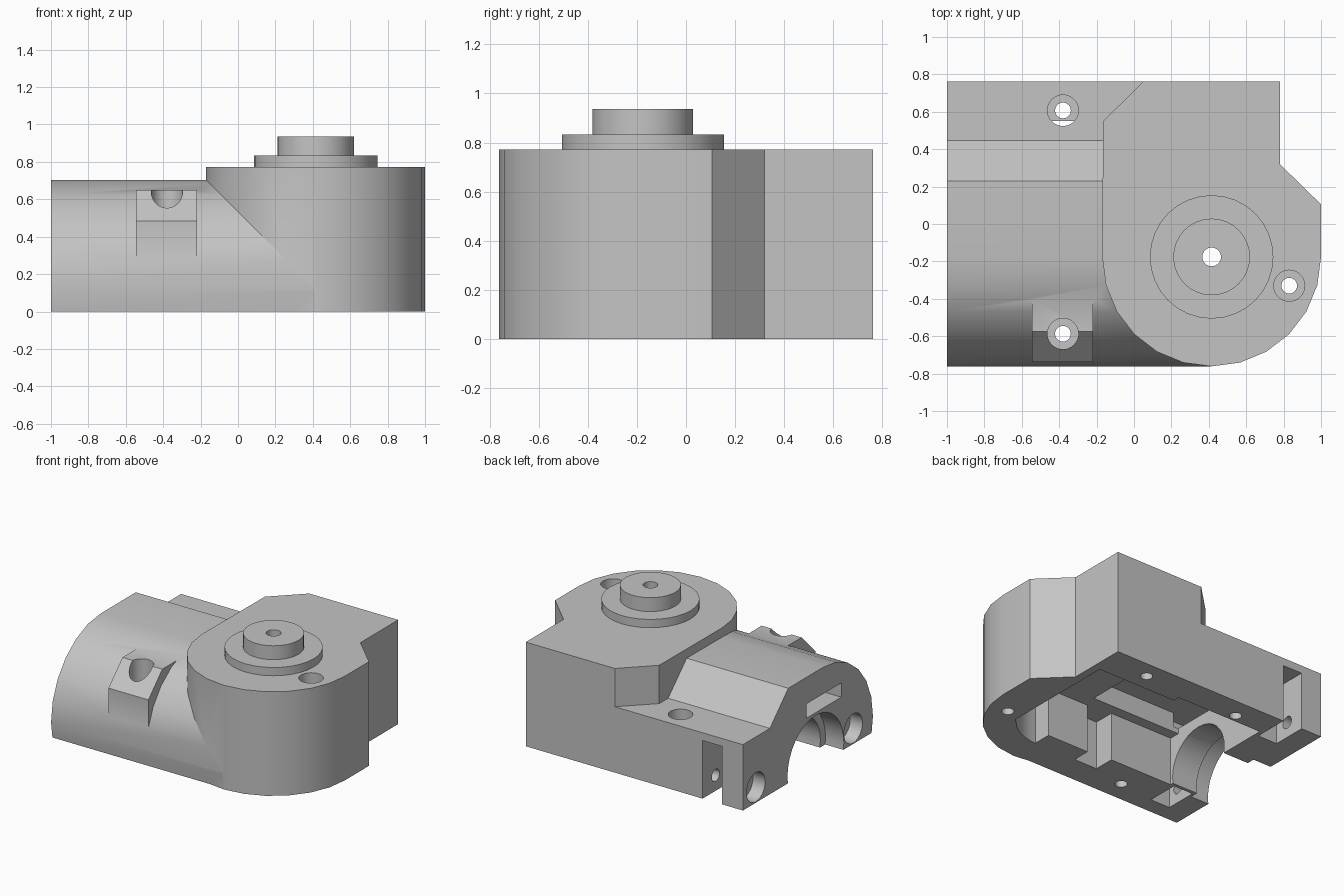
import bpy, bmesh
from math import sin, cos, radians

cube = bpy.data.objects.get("Cube")
if cube:
    bpy.data.objects.remove(cube)

GREY = (0.55, 0.55, 0.55, 1.0)
mat = bpy.data.materials.new("plain grey")
mat.use_nodes = True
mat.diffuse_color = GREY
mat.node_tree.nodes["Principled BSDF"].inputs["Base Color"].default_value = GREY


def prism(name, pts, axis, lo, hi):
    """Extrude a 2D outline: (x, y) along z, or (y, z) along x."""
    def place(a, b, t):
        return (a, b, t) if axis == "z" else (t, a, b)
    bm = bmesh.new()
    low = [bm.verts.new(place(a, b, lo)) for a, b in pts]
    high = [bm.verts.new(place(a, b, hi)) for a, b in pts]
    bm.faces.new(low)
    bm.faces.new(high)
    for i in range(len(pts)):
        j = (i + 1) % len(pts)
        bm.faces.new((low[i], low[j], high[j], high[i]))
    bmesh.ops.recalc_face_normals(bm, faces=bm.faces)
    mesh = bpy.data.meshes.new(name)
    bm.to_mesh(mesh)
    bm.free()
    mesh.materials.append(mat)
    obj = bpy.data.objects.new(name, mesh)
    bpy.context.collection.objects.link(obj)
    return obj


def arc(ca, cb, r, start, end, steps):
    angles = [radians(start + (end - start) * i / steps) for i in range(steps + 1)]
    return [(ca + r * cos(a), cb + r * sin(a)) for a in angles]


def rod(name, a, b, r, axis, lo, hi, sides=32):
    return prism(name, arc(a, b, r, 0, 360, sides)[:-1], axis, lo, hi)


def box(name, x0, x1, y0, y1, z0, z1):
    return prism(name, [(x0, y0), (x1, y0), (x1, y1), (x0, y1)], "z", z0, z1)


def combine(obj, tools, operation):
    """Bake boolean modifiers into the object and discard the tools."""
    for tool in tools:
        tool.hide_render = True
        mod = obj.modifiers.new(tool.name, "BOOLEAN")
        mod.operation = operation
        mod.solver = "EXACT"
        mod.object = tool
    graph = bpy.context.evaluated_depsgraph_get()
    graph.update()
    mesh = bpy.data.meshes.new_from_object(obj.evaluated_get(graph))
    obj.modifiers.clear()
    obj.data = mesh
    for tool in tools:
        bpy.data.objects.remove(tool)


CX, CY, R = 0.415, -0.176, 0.585

# Tower with rounded front and chamfered corners
outline = arc(CX, CY, R, 180, 360, 12)
outline += [(1.0, 0.105), (0.78, 0.32), (0.78, 0.762), (0.05, 0.762), (-0.165, 0.55)]
housing = prism("housing", outline, "z", 0, 0.772)

# Arm with barrel front, sloped back and low shelf
section = arc(CY, 0.118, R, 90, 180, 6)
section += [(-0.745, 0), (0.762, 0), (0.762, 0.488), (0.446, 0.488), (0.231, 0.703)]
arm = prism("arm", section, "x", -1, 0.41)

# Screw boss on the barrel
boss = prism("boss", [(-0.40, 0.65), (-0.575, 0.65), (-0.738, 0.485),
                      (-0.738, 0.25), (-0.55, 0.25), (-0.40, 0.55)],
             "x", -0.545, -0.218)
combine(housing, [arm, boss], "UNION")

# Open underside: gear chamber, coupling pocket and motor bay
chamber = arc(CX, CY, 0.36, 270, 320, 6) + [(0.72, -0.38), (0.72, 0.5), (0.41, 0.5)]
cuts = [
    box("motor_bay", -0.64, -0.1, -0.38, 0.55, -0.1, 0.36),
    box("bay_recess", -0.64, 0.1, -0.3, 0.3, 0.3, 0.505),
    box("coupling_pocket", -0.12, 0.07, -0.535, 0.55, -0.1, 0.36),
    box("gear_bay", 0.05, 0.45, -0.4, 0.5, -0.1, 0.36),
    prism("gear_chamber", chamber, "z", -0.1, 0.6),
    box("cable_slot", -1.1, -0.6, -0.39, 0.02, 0.4, 0.505),
    rod("outer_bore", -0.09, 0.05, 0.33, "x", -1.1, -0.85),
    rod("inner_bore", -0.09, 0.05, 0.27, "x", -0.9, -0.6),
    rod("axle_hole", CX, CY, 0.05, "z", 0.3, 1.1),
    rod("blind_hole", 0.42, 0.63, 0.042, "z", -0.1, 0.4),
]

# Counterbored vertical screws
for x, y in [(-0.38, 0.607), (-0.38, -0.587), (0.83, -0.33)]:
    cuts.append(rod("screw_hole", x, y, 0.042, "z", -0.1, 0.9))
    cuts.append(rod("screw_head", x, y, 0.083, "z", 0.3, 0.9))

# Horizontal end screws with nut slots
for y, low_y, high_y, top in [(0.61, 0.5, 0.9, 0.43), (-0.53, -0.62, -0.38, 0.25)]:
    cuts.append(rod("end_screw_hole", y, 0.115, 0.045, "x", -1.1, -0.55))
    cuts.append(rod("end_screw_head", y, 0.115, 0.108, "x", -1.1, -0.9))
    cuts.append(box("nut_slot", -0.83, -0.67, low_y, high_y, -0.1, top))
combine(housing, cuts, "DIFFERENCE")

# Stepped turret on top
flange = rod("turret_flange", CX, CY, 0.33, "z", 0.765, 0.833)
hub = rod("turret_hub", CX, CY, 0.205, "z", 0.828, 0.936)
for part in (flange, hub):
    combine(part, [rod("bore", CX, CY, 0.05, "z", 0.6, 1.1)], "DIFFERENCE")

# Smooth curved walls while keeping corners crisp
bpy.ops.object.select_all(action="DESELECT")
for part in (housing, flange, hub):
    part.select_set(True)
bpy.context.view_layer.objects.active = housing
bpy.ops.object.shade_smooth_by_angle(angle=radians(30))
